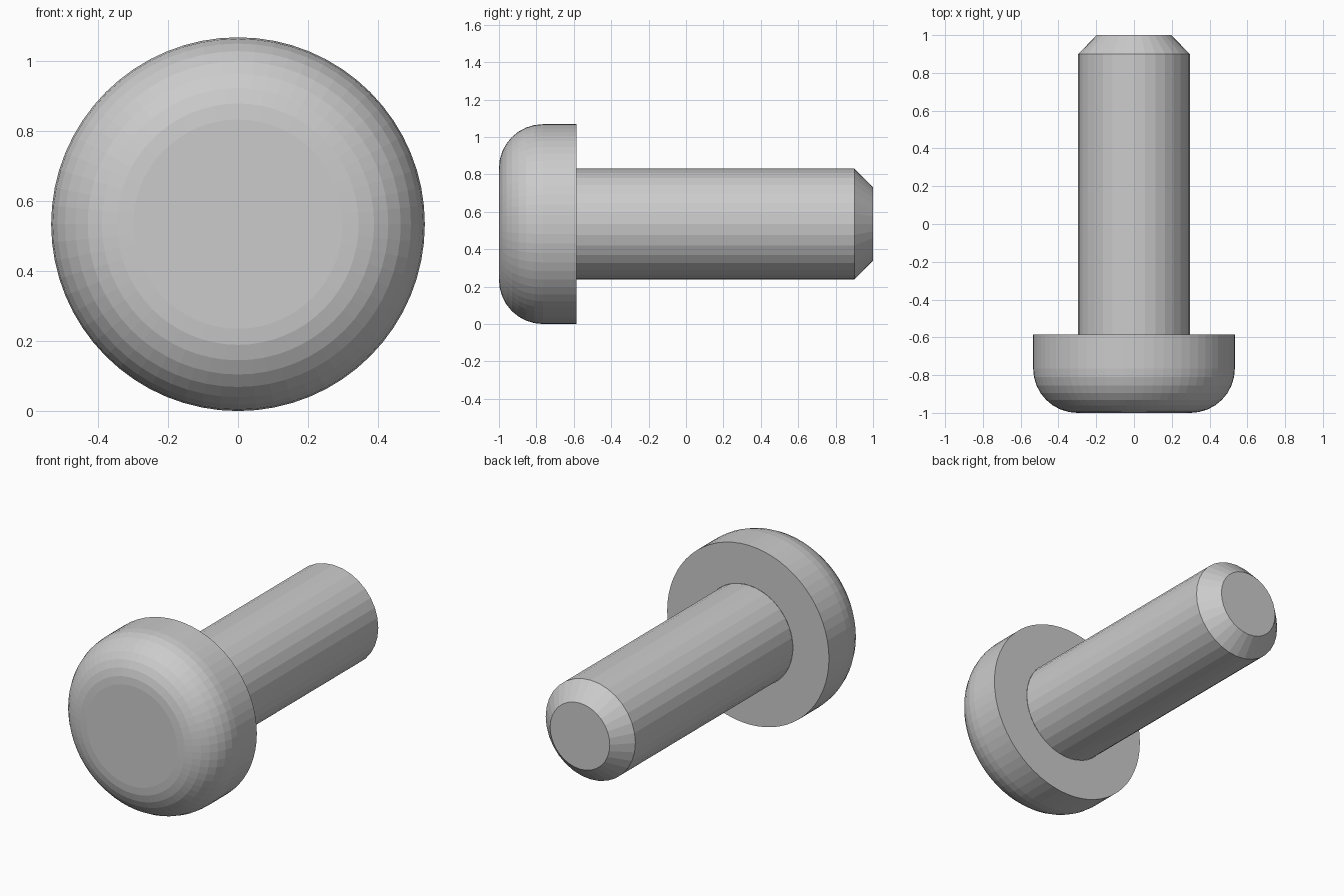
import bpy, bmesh
from math import sin, cos, pi

if "Cube" in bpy.data.objects:
    bpy.data.objects.remove(bpy.data.objects["Cube"])

HEAD_R, SHANK_R = 0.534, 0.296
AXIS_Z = HEAD_R


def lathe(name, profile, sides, caps):
    """Revolve (y, radius) points around the y-running bolt axis."""
    bm = bmesh.new()
    rings = []
    for y, r in profile:
        rings.append([bm.verts.new((r * cos(2 * pi * i / sides), y,
                                    AXIS_Z + r * sin(2 * pi * i / sides)))
                      for i in range(sides)])
    for a, b in zip(rings, rings[1:]):
        for i in range(sides):
            j = (i + 1) % sides
            bm.faces.new((a[i], a[j], b[j], b[i]))
    for index in caps:
        bm.faces.new(rings[index])
    bmesh.ops.recalc_face_normals(bm, faces=bm.faces)
    mesh = bpy.data.meshes.new(name)
    bm.to_mesh(mesh)
    bm.free()
    obj = bpy.data.objects.new(name, mesh)
    bpy.context.collection.objects.link(obj)
    return obj


# Head: flat front, rounded rim, flat back
ROUND, STEPS = 0.235, 8
rim = [(-1 + ROUND * (1 - cos(t)), HEAD_R - ROUND + ROUND * sin(t))
       for t in (pi / 2 * k / STEPS for k in range(STEPS + 1))]
head_profile = rim + [(-0.585, HEAD_R), (-0.585, SHANK_R)]
head = lathe("bolt_head", head_profile, 64, [0])

# Shank: straight cylinder with a chamfered tip
shank_profile = [(-0.585, SHANK_R), (0.9, SHANK_R), (1.0, 0.197)]
shank = lathe("bolt_shank", shank_profile, 32, [-1])
# Normals of the open shells point away from the axis
for obj in (head, shank):
    mesh = obj.data
    outward = sum(p.normal.x * p.center.x + p.normal.z * (p.center.z - AXIS_Z)
                  for p in mesh.polygons)
    if outward < 0:
        mesh.flip_normals()
